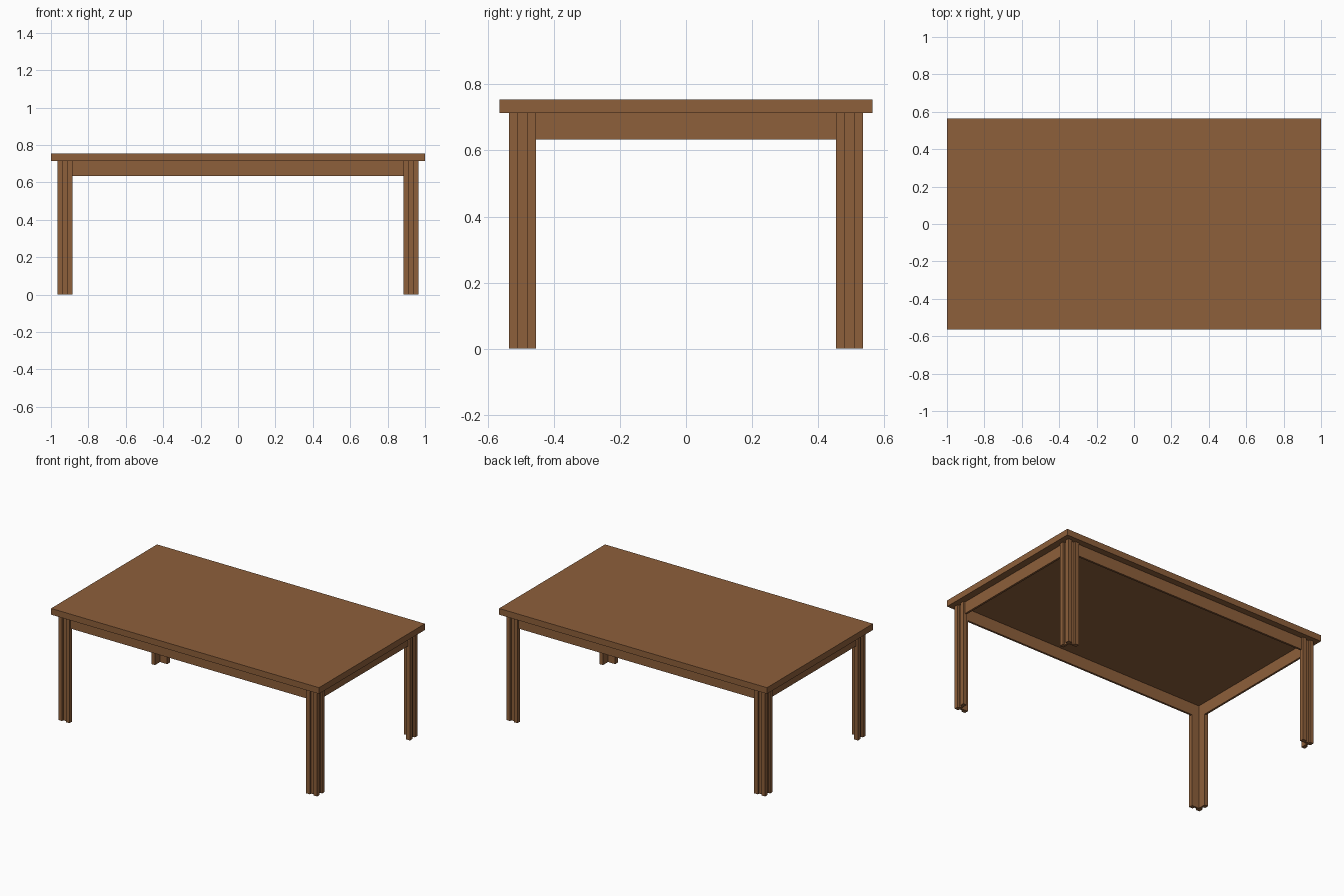
import bpy, bmesh

if "Cube" in bpy.data.objects:
    bpy.data.objects.remove(bpy.data.objects["Cube"])

wood = bpy.data.materials.new("wood")
wood.diffuse_color = (0.27, 0.115, 0.043, 1)
wood.use_nodes = True
wood.node_tree.nodes["Principled BSDF"].inputs["Base Color"].default_value = wood.diffuse_color

TOP_X, TOP_Y = 1.0, 0.565          # half size of the top
OUT_X, OUT_Y = 0.965, 0.535        # outer leg faces
Z_TOP, Z_UNDER, Z_APRON = 0.755, 0.713, 0.633
W = 0.081                          # leg width
T = W / 3                          # post width
G = T / 2                          # groove depth


def prism(name, outline, z0, z1):
    """Extrude a flat outline from z0 to z1."""
    bm = bmesh.new()
    face = bm.faces.new([bm.verts.new((x, y, z0)) for x, y in outline])
    ext = bmesh.ops.extrude_face_region(bm, geom=[face])
    for v in ext["geom"]:
        if isinstance(v, bmesh.types.BMVert):
            v.co.z = z1
    bmesh.ops.recalc_face_normals(bm, faces=bm.faces)
    me = bpy.data.meshes.new(name)
    bm.to_mesh(me)
    bm.free()
    me.materials.append(wood)
    ob = bpy.data.objects.new(name, me)
    bpy.context.collection.objects.link(ob)
    return ob


def box(name, x0, x1, y0, y1, z0, z1):
    return prism(name, [(x0, y0), (x1, y0), (x1, y1), (x0, y1)], z0, z1)


# table top
box("table_top", -TOP_X, TOP_X, -TOP_Y, TOP_Y, Z_UNDER, Z_TOP)

# L-shaped legs, a groove in each outer face; measured inward from outer corner
leg = [(0, 0), (T, 0), (T, G), (2 * T, G), (2 * T, 0), (W, 0), (W, T),
       (T, T), (T, W), (0, W), (0, 2 * T), (G, 2 * T), (G, T), (0, T)]
for sx, side in ((-1, "left"), (1, "right")):
    for sy, end in ((-1, "front"), (1, "back")):
        prism(f"{end}_{side}_leg",
              [(sx * (OUT_X - u), sy * (OUT_Y - v)) for u, v in leg], 0, Z_UNDER)

# apron rails between the legs, set back from the outer leg faces
A0, A1 = G, T
for s, end in ((-1, "front"), (1, "back")):
    y0, y1 = sorted((s * (OUT_Y - A0), s * (OUT_Y - A1)))
    box(f"{end}_apron", -OUT_X + W, OUT_X - W, y0, y1, Z_APRON, Z_UNDER)
for s, side in ((-1, "left"), (1, "right")):
    x0, x1 = sorted((s * (OUT_X - A0), s * (OUT_X - A1)))
    box(f"{side}_apron", x0, x1, -OUT_Y + W, OUT_Y - W, Z_APRON, Z_UNDER)
